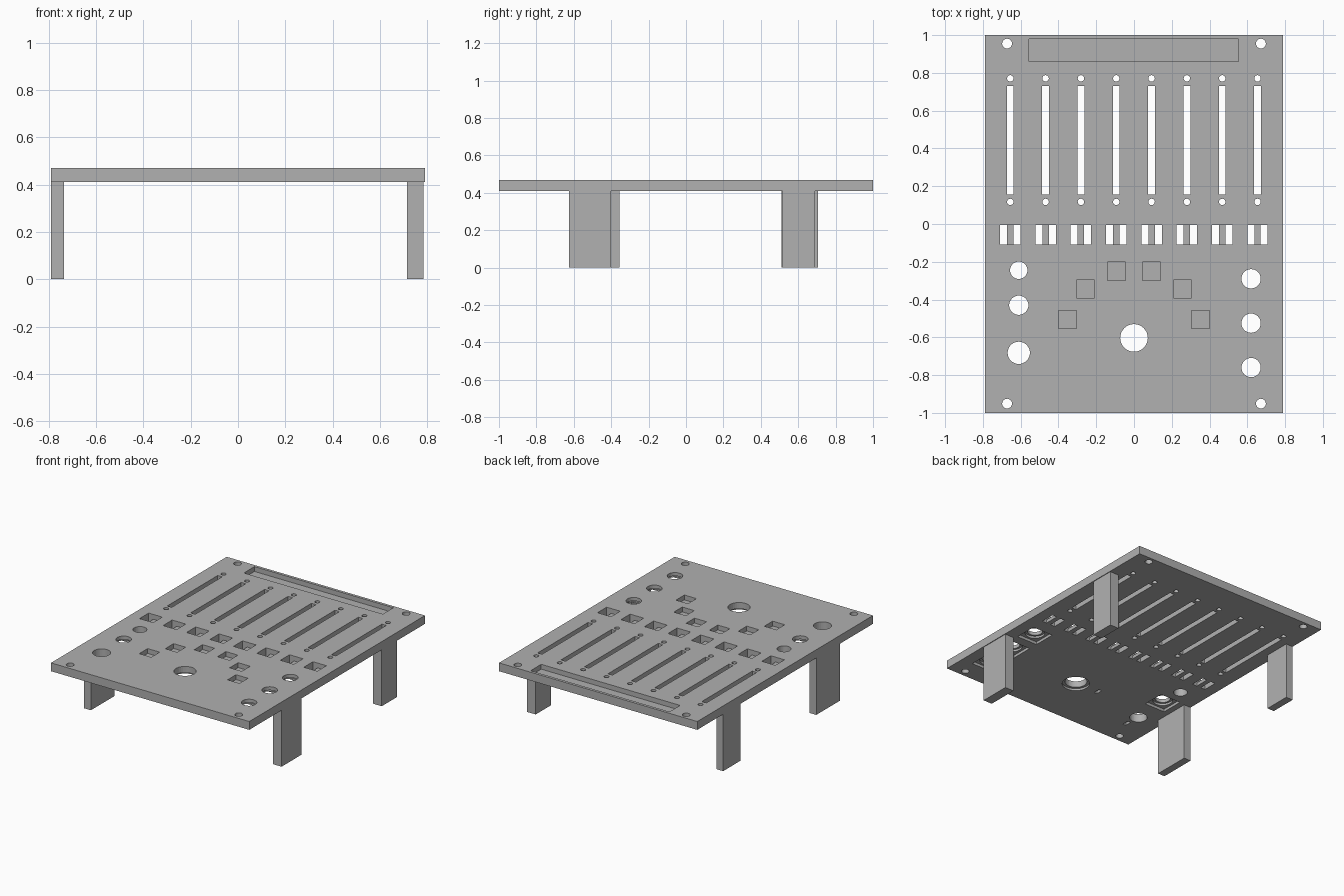
import bpy
import bmesh
from mathutils import Matrix

old = bpy.data.objects.get("Cube")
if old:
    bpy.data.objects.remove(old, do_unlink=True)

grey = bpy.data.materials.new("panel_grey")
grey.use_nodes = True
grey.diffuse_color = (0.44, 0.44, 0.44, 1)
grey.node_tree.nodes["Principled BSDF"].inputs["Base Color"].default_value = (0.44, 0.44, 0.44, 1)

BOTTOM, TOP = 0.41, 0.47
LOW, HIGH = BOTTOM - 0.1, TOP + 0.1


def add_box(bm, x0, x1, y0, y1, z0, z1):
    centre = Matrix.Translation(((x0 + x1) / 2, (y0 + y1) / 2, (z0 + z1) / 2))
    size = Matrix.Diagonal((x1 - x0, y1 - y0, z1 - z0, 1))
    bmesh.ops.create_cube(bm, size=1, matrix=centre @ size)


def add_square(bm, x, y, half, z0, z1):
    add_box(bm, x - half, x + half, y - half, y + half, z0, z1)


def add_disc(bm, x, y, r, z0, z1, sides=32):
    bmesh.ops.create_cone(bm, cap_ends=True, segments=sides, radius1=r, radius2=r,
                          depth=z1 - z0, matrix=Matrix.Translation((x, y, (z0 + z1) / 2)))


def make_object(name, bm):
    mesh = bpy.data.meshes.new(name)
    bm.to_mesh(mesh)
    bm.free()
    mesh.materials.append(grey)
    obj = bpy.data.objects.new(name, mesh)
    bpy.context.collection.objects.link(obj)
    return obj


def box_object(name, *bounds):
    bm = bmesh.new()
    add_box(bm, *bounds)
    return make_object(name, bm)


def cut(target, bm):
    cutter = make_object("cutter", bm)
    cutter.hide_render = True
    mod = target.modifiers.new("cut", 'BOOLEAN')
    mod.operation = 'DIFFERENCE'
    mod.solver = 'EXACT'
    mod.object = cutter
    bpy.context.view_layer.objects.active = target
    bpy.ops.object.modifier_apply(modifier=mod.name)
    bpy.data.objects.remove(cutter, do_unlink=True)


panel = box_object("panel", -0.79, 0.79, -1, 1, BOTTOM, TOP)
columns = [-0.655 + 0.187 * i for i in range(8)]
sockets = [(-0.61, -0.43), (0.62, -0.29), (0.62, -0.525), (0.62, -0.76)]

# Openings that go right through the panel
bm = bmesh.new()
for x in columns:
    add_box(bm, x - 0.018, x + 0.018, 0.155, 0.73, LOW, HIGH)
    add_box(bm, x - 0.054, x + 0.054, -0.108, -0.004, LOW, HIGH)
    for y in (0.117, 0.771):
        add_disc(bm, x, y, 0.017, LOW, HIGH, 20)
for x in (-0.672, 0.672):
    for y in (-0.951, 0.955):
        add_disc(bm, x, y, 0.026, LOW, HIGH, 24)
for x, y in sockets:
    add_disc(bm, x, y, 0.051, LOW, HIGH)
add_disc(bm, -0.61, -0.245, 0.046, LOW, HIGH)
add_disc(bm, -0.61, -0.682, 0.059, LOW, HIGH)
add_disc(bm, 0, -0.603, 0.073, LOW, HIGH)
cut(panel, bm)

# Blind pockets in the top: long display recess and an arc of buttons
bm = bmesh.new()
add_box(bm, -0.555, 0.552, 0.86, 0.98, TOP - 0.035, HIGH)
for side in (-1, 1):
    for x, y in ((0.093, -0.25), (0.257, -0.345), (0.352, -0.505)):
        add_square(bm, side * x, y, 0.048, TOP - 0.035, HIGH)
cut(panel, bm)

# Square recesses and small slots underneath
bm = bmesh.new()
for x, y in sockets:
    add_square(bm, x, y, 0.082, LOW, BOTTOM + 0.02)
for x, y in ((-0.18, -0.59), (-0.6, -0.79)):
    add_box(bm, x - 0.012, x + 0.012, y - 0.025, y + 0.025, LOW, BOTTOM + 0.02)
cut(panel, bm)

# Round counterbores underneath
bm = bmesh.new()
for x, y in sockets:
    add_disc(bm, x, y, 0.066, LOW, BOTTOM + 0.035)
add_disc(bm, 0, -0.603, 0.092, LOW, BOTTOM + 0.015)
cut(panel, bm)

# Bars across the switch openings
for i, x in enumerate(columns):
    box_object(f"switch_bar_{i + 1}", x - 0.017, x + 0.017, -0.108, -0.004, BOTTOM, BOTTOM + 0.025)

# Legs
box_object("front_left_leg", 0.715, 0.785, -0.625, -0.4, 0, BOTTOM)
box_object("back_left_leg", 0.715, 0.785, 0.515, 0.69, 0, BOTTOM)
box_object("front_right_leg", -0.79, -0.735, -0.625, -0.355, 0, BOTTOM)
box_object("back_right_leg", -0.79, -0.735, 0.51, 0.705, 0, BOTTOM)
